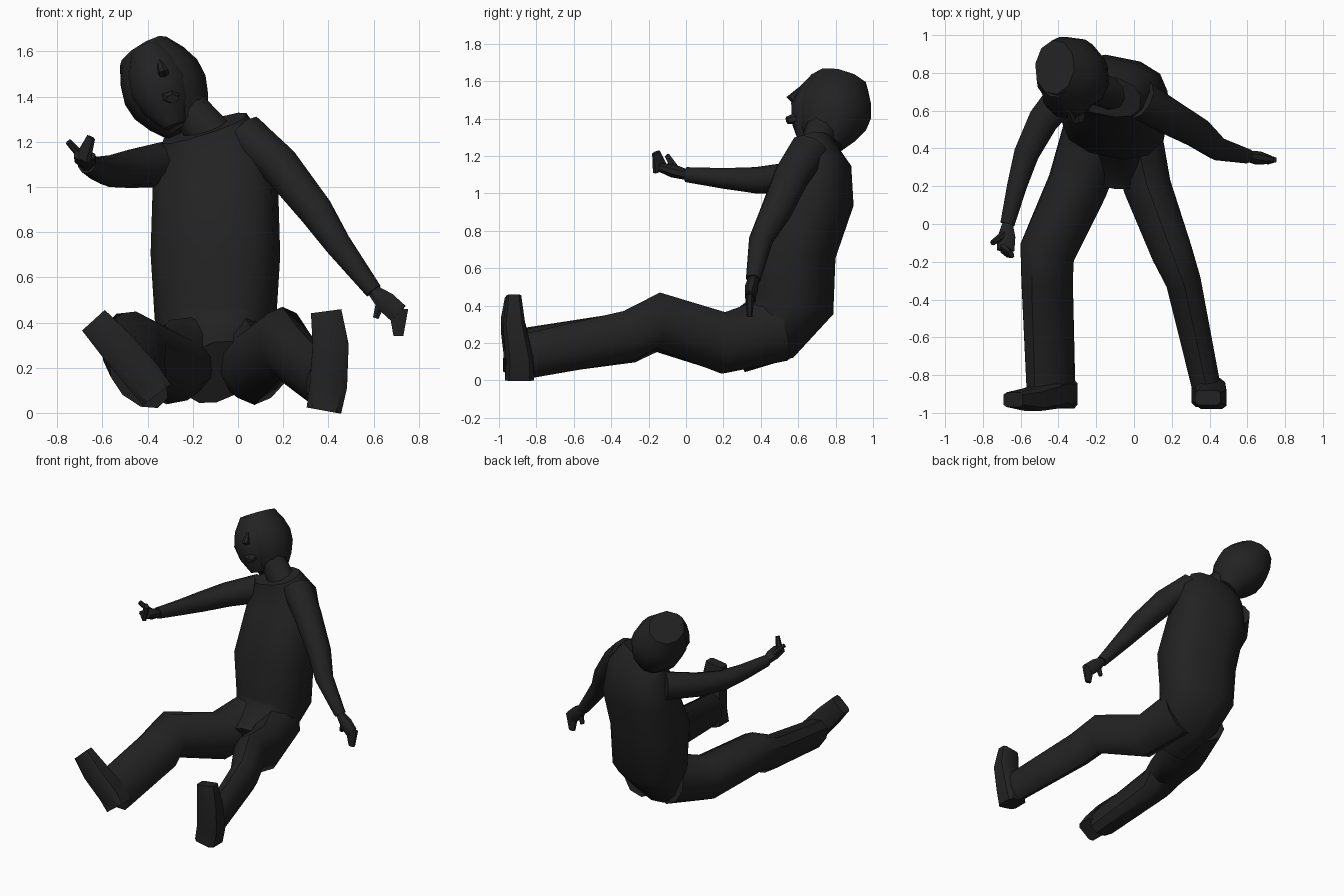
import bpy, bmesh, math
from mathutils import Vector

cube = bpy.data.objects.get("Cube")
if cube:
    bpy.data.objects.remove(cube)

charcoal = bpy.data.materials.new("charcoal")
charcoal.use_nodes = True
colour = (.016, .016, .016, 1)
charcoal.diffuse_color = colour
charcoal.node_tree.nodes["Principled BSDF"].inputs["Base Color"].default_value = colour

UP = Vector((0, 0, 1))
FRONT = Vector((0, -1, 0))
ROLLED = Vector((1, 0, 1))
TURNED_RIGHT = Vector((-.2, -1, 0))
TURNED_LEFT = Vector((.25, -1, 0))


def power(value, exponent):
    return math.copysign(abs(value) ** exponent, value)


def line(start, end, count):
    """Evenly spaced points from start to end."""
    return [Vector(start).lerp(Vector(end), i / (count - 1)) for i in range(count)]


def limb(name, joints, start, end, bulge=0, up=UP, sides=10, squareness=1):
    """Tube along joints; (width, height) blends from start to end, swelling in the middle."""
    joints = [Vector(joint) for joint in joints]
    last = len(joints) - 1
    bm = bmesh.new()
    rings = []
    for i, centre in enumerate(joints):
        along = (joints[min(i + 1, last)] - joints[max(i - 1, 0)]).normalized()
        side = along.cross(up).normalized()
        top = side.cross(along)
        swell = bulge * math.sin(math.pi * i / last)
        width, height = Vector(start).lerp(Vector(end), i / last) + Vector((swell, swell))
        ring = []
        for k in range(sides):
            turn = math.tau * (k + .5) / sides
            across = side * width * power(math.cos(turn), squareness)
            upward = top * height * power(math.sin(turn), squareness)
            ring.append(bm.verts.new(centre + across + upward))
        rings.append(ring)
    for lower, upper in zip(rings, rings[1:]):
        for k in range(sides):
            bm.faces.new((lower[k - 1], lower[k], upper[k], upper[k - 1]))
    bm.faces.new(rings[0])
    bm.faces.new(rings[-1])
    bmesh.ops.recalc_face_normals(bm, faces=bm.faces)

    mesh = bpy.data.meshes.new(name)
    bm.to_mesh(mesh)
    bm.free()
    mesh.materials.append(charcoal)
    obj = bpy.data.objects.new(name, mesh)
    bpy.context.collection.objects.link(obj)
    bpy.ops.object.select_all(action='DESELECT')
    obj.select_set(True)
    bpy.context.view_layer.objects.active = obj
    bpy.ops.object.shade_smooth_by_angle(angle=math.radians(40))


def hand(name, wrist, reach, curl, thumb_tip, up):
    """Palm along reach, fingers bent along curl, and a separate thumb."""
    wrist, reach, curl = Vector(wrist), Vector(reach), Vector(curl)
    knuckles = wrist + reach
    limb(name + "_palm", line(wrist, knuckles, 3), (.03, .03), (.05, .025), .01, up, 8)
    limb(name + "_fingers", line(knuckles - curl / 5, knuckles + curl, 3),
         (.05, .025), (.025, .015), 0, up, 6)
    limb(name + "_thumb", [wrist + reach / 3, thumb_tip], (.025, .02), (.015, .015), 0, up, 6)


# Torso and seat follow the bent spine from the crotch to the shoulders
spine = [(-.1, .25, .18), (-.1, .46, .28), (-.1, .57, .41), (-.1, .57, .7),
         (-.1, .69, 1), (-.11, .71, 1.15), (-.15, .68, 1.26)]
limb("torso", spine, (.17, .14), (.2, .11), .1, TURNED_RIGHT, 12, .8)

# Head, tilted to its right
limb("neck", [(-.11, .69, 1.22), (-.27, .74, 1.4)], (.1, .09), (.09, .09), 0, FRONT)
limb("hair", line((-.22, .74, 1.26), (-.42, .83, 1.6), 6), (.1, .1), (.12, .15), .08, TURNED_LEFT)
limb("face", line((-.28, .64, 1.27), (-.41, .73, 1.62), 5), (.05, .04), (.07, .06), .08, TURNED_LEFT)
limb("nose", [(-.35, .61, 1.56), (-.33, .56, 1.51), (-.33, .6, 1.48)],
     (.01, .01), (.02, .02), .01, TURNED_LEFT, 6)
limb("chin", [(-.31, .63, 1.41), (-.29, .54, 1.39)], (.06, .04), (.03, .02), 0, UP, 6)

# Arms, one hanging out to the side and one reaching forward
left_wrist = (.6, .36, .54)
right_wrist = (-.67, 0, 1.1)
limb("left_arm", [(.03, .66, 1.23), (.18, .57, 1.1), (.34, .48, .9), (.44, .4, .75), left_wrist],
     (.1, .11), (.04, .04), .01, FRONT)
limb("right_arm", [(-.33, .73, 1.1), (-.48, .55, 1.08), (-.57, .37, 1.07), (-.62, .2, 1.08), right_wrist],
     (.1, .1), (.04, .04))
hand("left", left_wrist, (.11, -.02, -.1), (0, 0, -.1), (.61, .36, .42), FRONT)
hand("right", right_wrist, (-.01, -.14, .04), (.03, -.02, .08), (-.75, -.1, 1.2), UP + FRONT / 2)

# Trouser legs with raised knees
limb("left_leg", [(0, .5, .28), (.07, .2, .2), (.2, -.15, .32), (.26, -.3, .24), (.38, -.85, .13)],
     (.15, .18), (.08, .12))
limb("right_leg", [(-.2, .5, .28), (-.3, .2, .2), (-.46, -.15, .3), (-.46, -.3, .23), (-.44, -.86, .15)],
     (.17, .18), (.16, .1), 0, ROLLED)

# Shoes, from heel to toe
limb("left_shoe", [(.38, -.89, .01), (.4, -.89, .12), (.41, -.92, .3), (.39, -.92, .45)],
     (.08, .08), (.07, .04), .01, FRONT, 8, .4)
limb("right_shoe", [(-.36, -.9, .08), (-.42, -.9, .16), (-.54, -.93, .3), (-.64, -.93, .41)],
     (.08, .08), (.07, .04), .01, FRONT, 8, .4)
